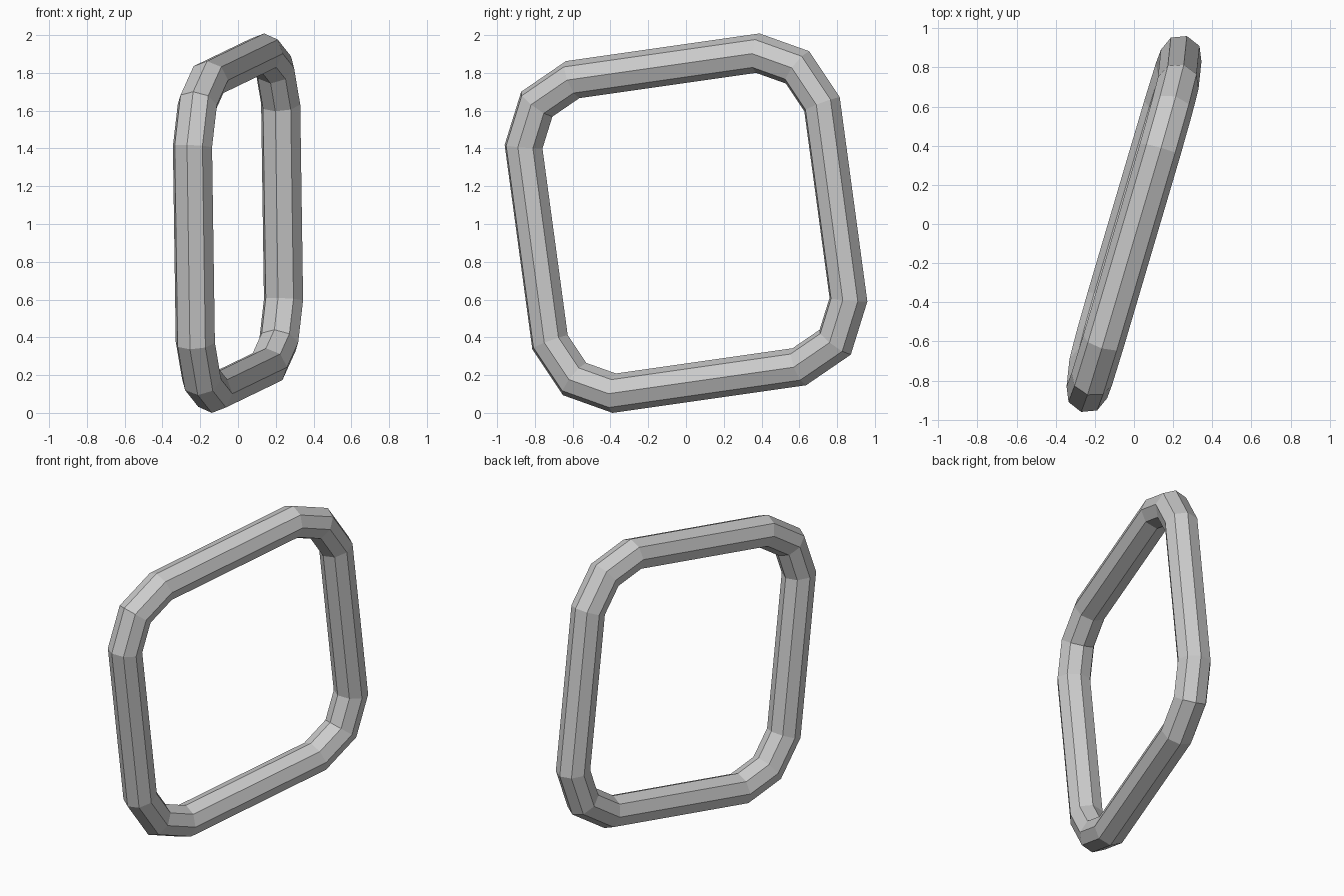
import bpy, bmesh, math
from mathutils import Vector

if "Cube" in bpy.data.objects:
    bpy.data.objects.remove(bpy.data.objects["Cube"])

# Centre line of the rounded square ring: half the corners as (y, z), other half by point symmetry
half = [(.38, .90), (.59, .825), (.72, .63), (.86, -.405), (.79, -.63), (.60, -.76)]
path = half + [(-y, -z) for y, z in half]
LEAN_Y, LEAN_Z = .292, .025          # the ring plane: x = LEAN_Y * y + LEAN_Z * z
pts = [Vector((LEAN_Y * y + LEAN_Z * z, y, z)) for y, z in path]
normal = Vector((1, -LEAN_Y, -LEAN_Z)).normalized()

SIDES, R_FLAT, R_DEPTH = 8, .102, .108
bm = bmesh.new()
rings = []
n = len(pts)
for i, p in enumerate(pts):
    # Mitred octagonal section at each corner
    t0 = (p - pts[i - 1]).normalized()
    t1 = (pts[(i + 1) % n] - p).normalized()
    out = (t0 + t1).normalized().cross(normal).normalized()
    if out.dot(p) < 0:
        out.negate()
    miter = 1 / math.cos(t0.angle(t1) / 2)
    ring = []
    for k in range(SIDES):
        a = 2 * math.pi * k / SIDES
        ring.append(bm.verts.new(p + out * (R_FLAT * miter * math.cos(a))
                                 + normal * (R_DEPTH * math.sin(a))))
    rings.append(ring)

# Skin between neighbouring sections
for i in range(n):
    r, s = rings[i], rings[(i + 1) % n]
    for k in range(SIDES):
        j = (k + 1) % SIDES
        bm.faces.new((r[k], r[j], s[j], s[k]))
bmesh.ops.recalc_face_normals(bm, faces=bm.faces)

# Stand on the ground
low = min(v.co.z for v in bm.verts)
bmesh.ops.translate(bm, verts=bm.verts, vec=(0, 0, -low))
mesh = bpy.data.meshes.new("chain_link_ring")
bm.to_mesh(mesh)
bm.free()
bpy.context.collection.objects.link(bpy.data.objects.new("chain_link_ring", mesh))
